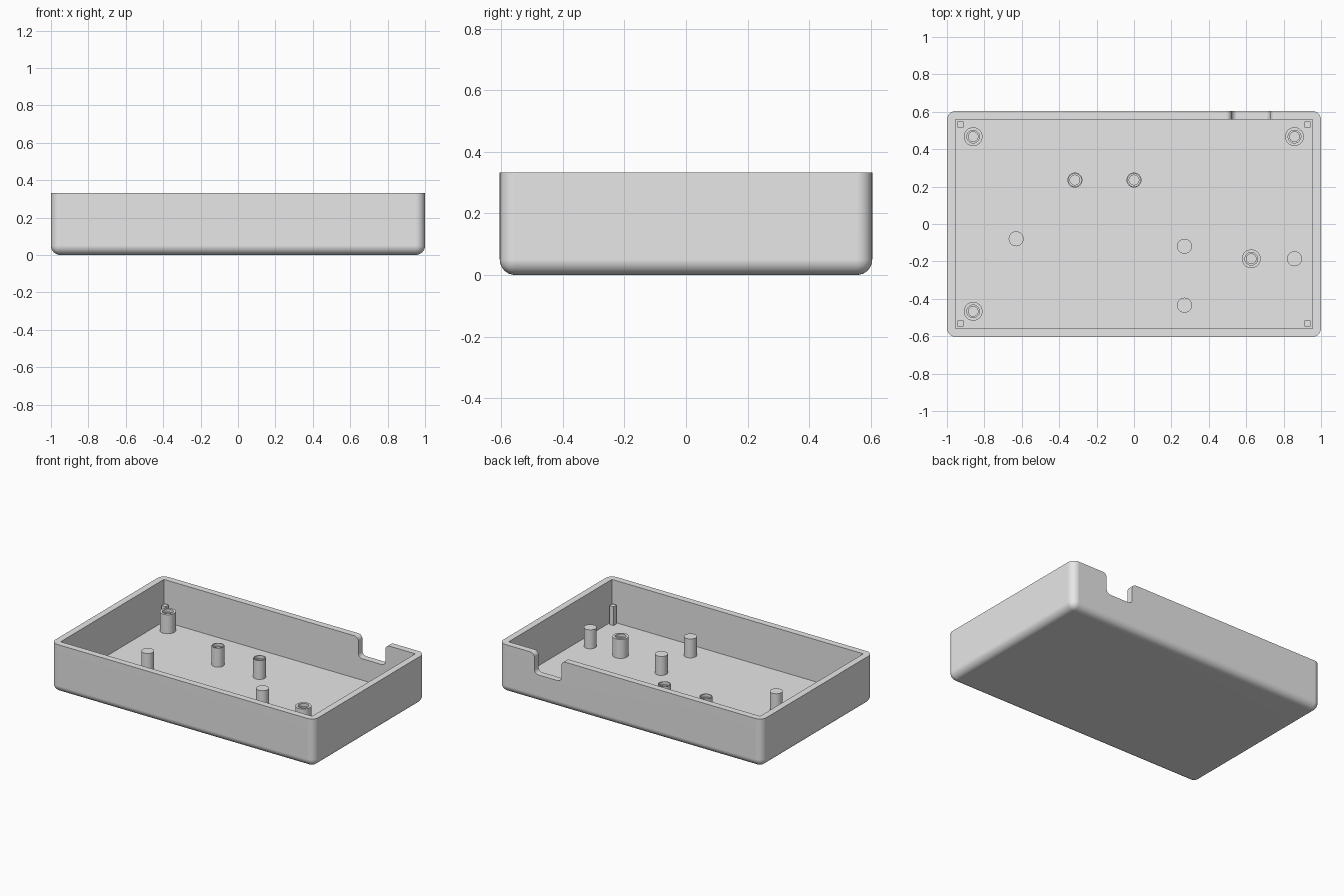
import bpy, bmesh, math
from mathutils import Vector, Matrix

if "Cube" in bpy.data.objects:
    bpy.data.objects.remove(bpy.data.objects["Cube"])

HX, HY, H = 1.0, 0.605, 0.332      # outer half sizes and height
IX, IY, FLOOR = 0.955, 0.56, 0.043  # cavity half sizes and floor level
POST_TOP = 0.173

grey = bpy.data.materials.new("plain_grey")
grey.diffuse_color = (0.8, 0.8, 0.8, 1)
grey.use_nodes = True
grey.node_tree.nodes["Principled BSDF"].inputs["Base Color"].default_value = grey.diffuse_color


def add_object(name, bm):
    bmesh.ops.recalc_face_normals(bm, faces=bm.faces)
    mesh = bpy.data.meshes.new(name)
    bm.to_mesh(mesh)
    bm.free()
    mesh.materials.append(grey)
    ob = bpy.data.objects.new(name, mesh)
    bpy.context.collection.objects.link(ob)
    return ob


def box_bm(x0, x1, y0, y1, z0, z1):
    bm = bmesh.new()
    bmesh.ops.create_cube(bm, size=1)
    bmesh.ops.scale(bm, vec=(x1 - x0, y1 - y0, z1 - z0), verts=bm.verts)
    bmesh.ops.translate(bm, vec=((x0 + x1) / 2, (y0 + y1) / 2, (z0 + z1) / 2), verts=bm.verts)
    return bm


def smooth(ob):
    bpy.ops.object.select_all(action='DESELECT')
    ob.select_set(True)
    bpy.context.view_layer.objects.active = ob
    bpy.ops.object.shade_smooth_by_angle(angle=math.radians(30))


def arc(cx, cz, r, a0, a1, n=8):
    return [(cx + r * math.cos(math.radians(a0 + (a1 - a0) * i / n)),
             cz + r * math.sin(math.radians(a0 + (a1 - a0) * i / n))) for i in range(n + 1)]


# Outer case: block with rounded corners and rounded underside
bm = box_bm(-HX, HX, -HY, HY, 0, H)
edges = [e for e in bm.edges if not all(v.co.z > H / 2 for v in e.verts)]
bmesh.ops.bevel(bm, geom=edges, offset=0.05, segments=8, profile=0.5,
                affect='EDGES', clamp_overlap=True)
case = add_object("case_shell", bm)

# Cavity cutter
cavity = add_object("cavity_cutter", box_bm(-IX, IX, -IY, IY, FLOOR, H + 0.2))

# Cable notch cutter: rounded floor corners and flared rim corners
NX0, NX1, NZ, R = 0.522, 0.728, 0.19, 0.03
profile = [(NX0 - R, H + 0.1)] + arc(NX0 - R, H - R, R, 90, 0)
profile += arc(NX0 + R, NZ + R, R, 180, 270) + arc(NX1 - R, NZ + R, R, 270, 360)
profile += arc(NX1 + R, H - R, R, 180, 90) + [(NX1 + R, H + 0.1)]
bm = bmesh.new()
face = bm.faces.new([bm.verts.new((x, IY - 0.04, z)) for x, z in profile])
ext = bmesh.ops.extrude_face_region(bm, geom=[face])
bmesh.ops.translate(bm, vec=(0, 0.15, 0),
                    verts=[g for g in ext["geom"] if isinstance(g, bmesh.types.BMVert)])
notch = add_object("notch_cutter", bm)

for cutter in (cavity, notch):
    mod = case.modifiers.new(cutter.name, 'BOOLEAN')
    mod.operation = 'DIFFERENCE'
    mod.solver = 'EXACT'
    mod.object = cutter
bpy.context.view_layer.update()
deps = bpy.context.evaluated_depsgraph_get()
result = bpy.data.meshes.new_from_object(case.evaluated_get(deps))
case.modifiers.clear()
case.data = result
for cutter in (cavity, notch):
    bpy.data.objects.remove(cutter)
smooth(case)
wn = case.modifiers.new("even_shading", 'WEIGHTED_NORMAL')
wn.keep_sharp = True


# Round posts: a profile spun around the vertical axis
def post(name, x, y, outer, step=None, hole=None):
    pts = [(outer, FLOOR), (outer, POST_TOP)]
    if hole:
        pts += [(step, POST_TOP), (step, POST_TOP - 0.02), (hole, POST_TOP - 0.02), (hole, FLOOR)]
    else:
        pts += [(0, POST_TOP)]
    bm = bmesh.new()
    verts = [bm.verts.new((r, 0, z)) for r, z in pts]
    lines = [bm.edges.new(p) for p in zip(verts, verts[1:])]
    bmesh.ops.spin(bm, geom=verts + lines, cent=(0, 0, 0), axis=(0, 0, 1),
                   angle=math.tau, steps=40, use_duplicate=False)
    bmesh.ops.remove_doubles(bm, verts=bm.verts, dist=1e-5)
    bmesh.ops.translate(bm, vec=(x, y, 0), verts=bm.verts)
    smooth(add_object(name, bm))


for i, (x, y) in enumerate([(-0.86, 0.467), (0.858, 0.467), (-0.86, -0.467), (0.627, -0.186)]):
    post(f"screw_post_{i + 1}", x, y, 0.05, 0.034, 0.026)
for i, (x, y) in enumerate([(-0.316, 0.235), (0, 0.235)]):
    post(f"small_screw_post_{i + 1}", x, y, 0.04, 0.034, 0.026)
for i, (x, y) in enumerate([(-0.63, -0.079), (0.27, -0.119), (0.27, -0.434), (0.858, -0.186)]):
    post(f"support_peg_{i + 1}", x, y, 0.04)

# Square locating pins in the inner corners
for i, (sx, sy) in enumerate([(-1, -1), (1, -1), (-1, 1), (1, 1)]):
    cx, cy, h = 0.927 * sx, 0.532 * sy, 0.016
    add_object(f"corner_pin_{i + 1}", box_bm(cx - h, cx + h, cy - h, cy + h, FLOOR, POST_TOP))
